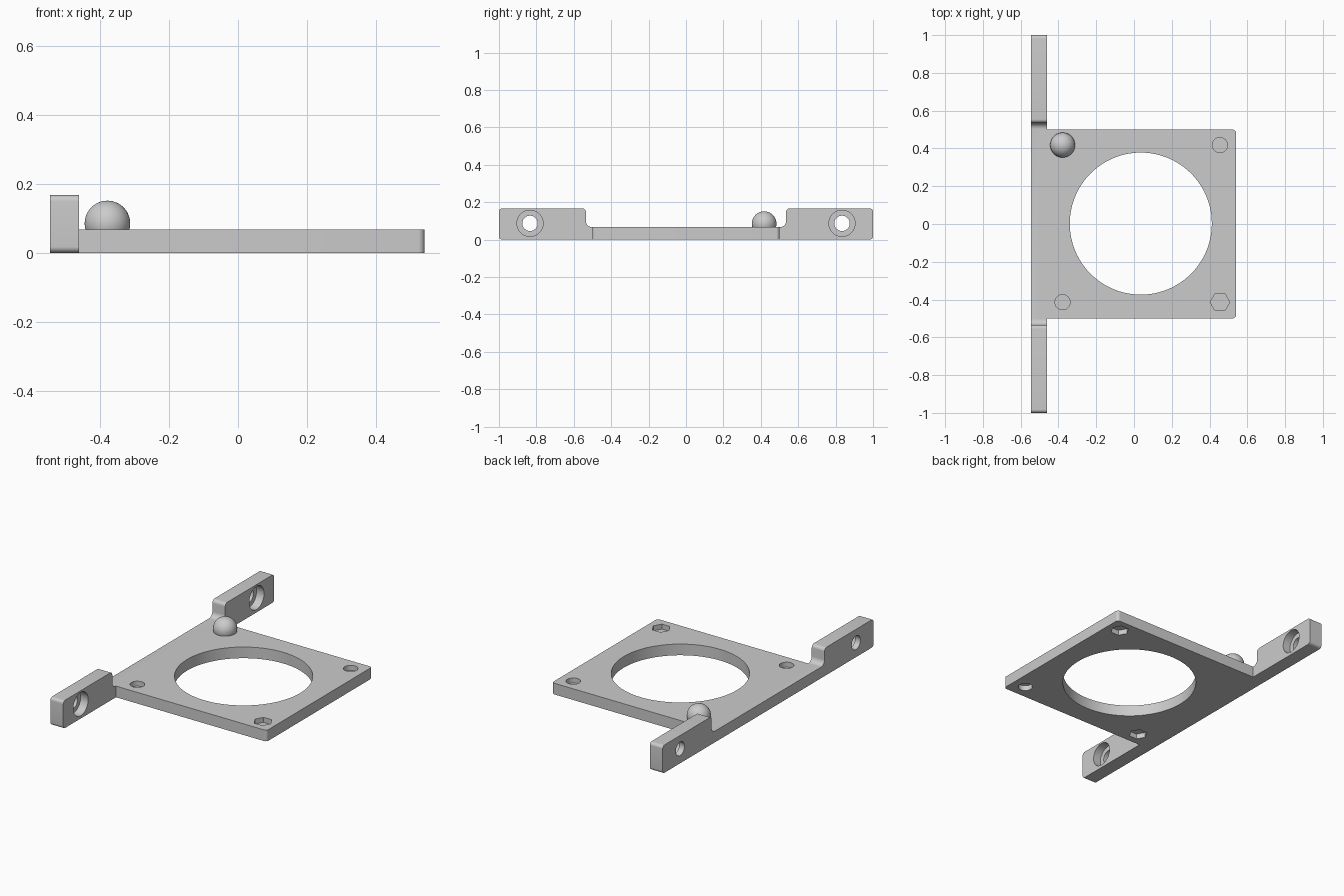
import bpy, bmesh, math
from mathutils import Vector

if "Cube" in bpy.data.objects:
    bpy.data.objects.remove(bpy.data.objects["Cube"])

T = 0.067                      # plate thickness
X0, X1, XR = -0.545, 0.54, -0.46   # rail back, plate front edge, rail front

grey = bpy.data.materials.new("light grey")
grey.diffuse_color = (0.6, 0.6, 0.6, 1)
grey.use_nodes = True
grey.node_tree.nodes["Principled BSDF"].inputs["Base Color"].default_value = grey.diffuse_color


def rounded(points):
    """Polygon from (u, v, radius) corners; each radius becomes an arc."""
    out = []
    n = len(points)
    for i, (u, v, r) in enumerate(points):
        p = Vector((u, v))
        if r == 0:
            out.append(p)
            continue
        a = (Vector(points[i - 1][:2]) - p).normalized()
        b = (Vector(points[(i + 1) % n][:2]) - p).normalized()
        c = p + (a + b) * r    # all corners are square
        for k in range(9):
            t = math.pi / 2 * k / 8
            out.append(c - b * r * math.cos(t) - a * r * math.sin(t))
    return out


def circle(u, v, r, n):
    return [Vector((u + r * math.cos(2 * math.pi * k / n),
                    v + r * math.sin(2 * math.pi * k / n))) for k in range(n)]


def prism(name, pts, lo, hi, axis):
    """Extrude a 2D outline along z (outline in xy) or x (outline in yz)."""
    bm = bmesh.new()
    place = (lambda p, h: (p.x, p.y, h)) if axis == 'z' else (lambda p, h: (h, p.x, p.y))
    face = bm.faces.new([bm.verts.new(place(p, lo)) for p in pts])
    top = bmesh.ops.extrude_face_region(bm, geom=[face])
    shift = Vector((0, 0, hi - lo)) if axis == 'z' else Vector((hi - lo, 0, 0))
    bmesh.ops.translate(bm, vec=shift,
                        verts=[g for g in top['geom'] if isinstance(g, bmesh.types.BMVert)])
    bmesh.ops.recalc_face_normals(bm, faces=bm.faces)
    return finish(name, bm)


def finish(name, bm):
    me = bpy.data.meshes.new(name)
    bm.to_mesh(me)
    bm.free()
    me.materials.append(grey)
    ob = bpy.data.objects.new(name, me)
    bpy.context.collection.objects.link(ob)
    return ob


def combine(ob, other, operation):
    mod = ob.modifiers.new("bool", 'BOOLEAN')
    mod.operation, mod.solver, mod.object = operation, 'EXACT', other
    bpy.context.view_layer.update()
    dg = bpy.context.evaluated_depsgraph_get()
    me = bpy.data.meshes.new_from_object(ob.evaluated_get(dg))
    ob.modifiers.clear()
    ob.data = me
    bpy.data.objects.remove(other)


def smooth(ob):
    bpy.ops.object.select_all(action='DESELECT')
    ob.select_set(True)
    bpy.context.view_layer.objects.active = ob
    bpy.ops.object.shade_smooth_by_angle(angle=math.radians(30))


# Flat plate with rounded front corners
plate = prism("mounting_plate", rounded([
    (-0.5, -0.5, 0), (X1, -0.5, 0.018), (X1, 0.5, 0.018), (-0.5, 0.5, 0)]), 0, T, 'z')

# Rear rail with a raised ear at each end
half = [(1, 0, 0.018), (1, 0.167, 0.018), (0.535, 0.167, 0.02), (0.535, T, 0.032)]
mirror = [(-y, z, r) for y, z, r in reversed(half)]
rail = prism("rear_rail", rounded(half + mirror), X0, XR, 'x')
combine(plate, rail, 'UNION')

# Large central opening
combine(plate, prism("cutter", circle(0.036, 0.002, 0.376, 96), -0.1, 0.3, 'z'), 'DIFFERENCE')

# Corner pockets: round on one side, hexagonal on the other, thin web between
for x, y, hex_on_top in ((0.455, 0.418, False), (0.455, -0.414, True), (-0.378, -0.414, False)):
    hexagon, bore = circle(x, y, 0.052, 6), circle(x, y, 0.04, 32)
    upper, lower = (hexagon, bore) if hex_on_top else (bore, hexagon)
    combine(plate, prism("cutter", upper, 0.037, 0.1, 'z'), 'DIFFERENCE')
    combine(plate, prism("cutter", lower, -0.1, 0.031, 'z'), 'DIFFERENCE')

# Counterbored screw holes through the ears
for y in (-0.834, 0.834):
    combine(plate, prism("cutter", circle(y, 0.087, 0.041, 40), -0.7, -0.4, 'x'), 'DIFFERENCE')
    combine(plate, prism("cutter", circle(y, 0.087, 0.07, 48), XR - 0.05, -0.4, 'x'), 'DIFFERENCE')
smooth(plate)

# Ball seated in the back corner, trimmed just below the plate surface
bm = bmesh.new()
bmesh.ops.create_uvsphere(bm, u_segments=48, v_segments=24, radius=0.066)
bmesh.ops.translate(bm, verts=bm.verts, vec=(-0.378, 0.418, 0.085))
bmesh.ops.bisect_plane(bm, geom=bm.verts[:] + bm.edges[:] + bm.faces[:],
                       plane_co=(0, 0, T - 0.005), plane_no=(0, 0, 1), clear_inner=True)
bmesh.ops.holes_fill(bm, edges=[e for e in bm.edges if e.is_boundary])
smooth(finish("corner_ball", bm))
